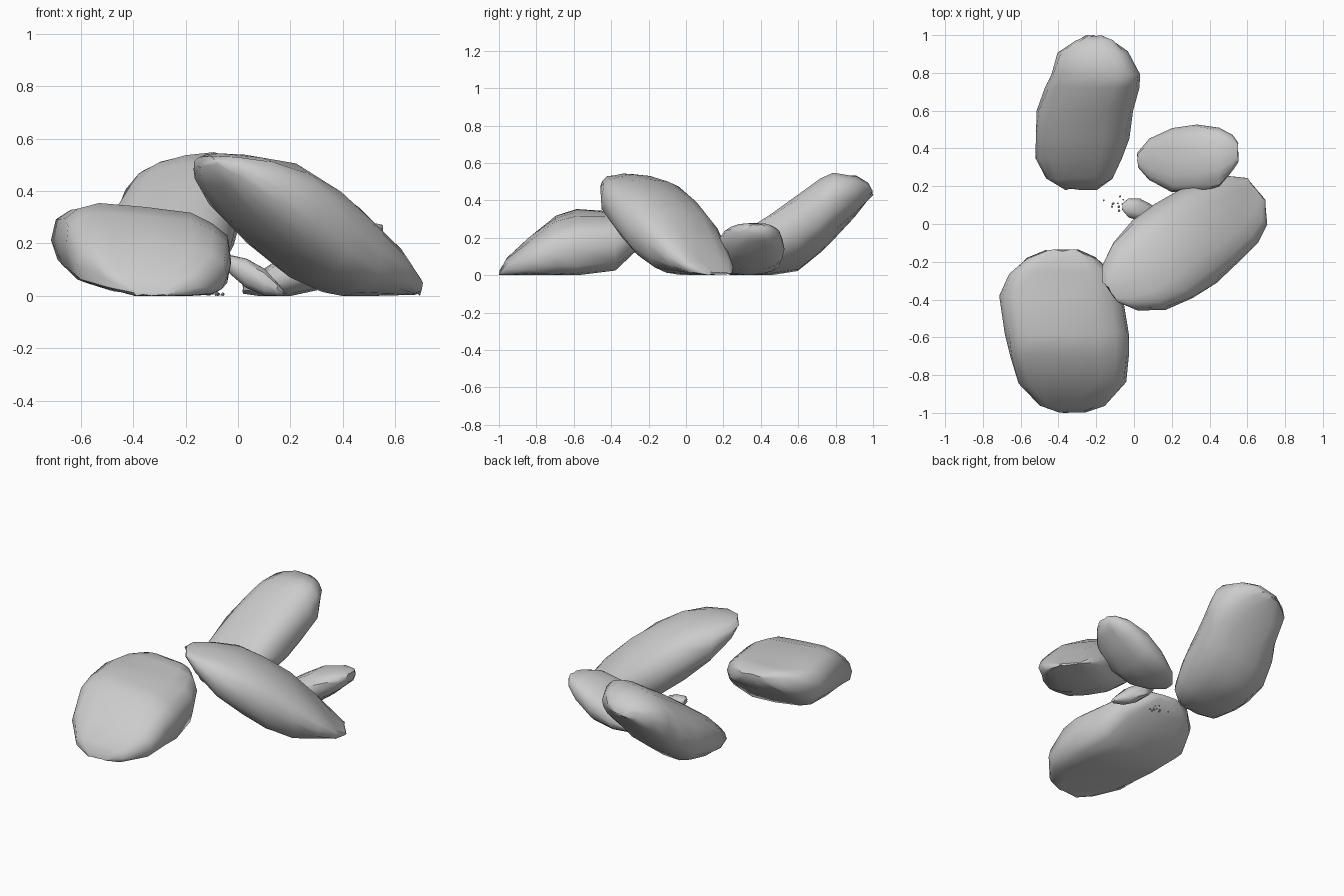
import bpy, bmesh, math, random
from mathutils import Matrix, Vector

if "Cube" in bpy.data.objects:
    bpy.data.objects.remove(bpy.data.objects["Cube"])

random.seed(4)


def rock(name, stations, spot=(0, 0), turn=0, tilt=0.0, sides=16, rough=0.006, power=2.4):
    """Loft rounded cross-sections: (along, side_min, side_max, z_low, z_high)."""
    bm = bmesh.new()
    rings = []
    place = Matrix.Translation((spot[0], spot[1], 0)) @ Matrix.Rotation(math.radians(turn), 4, 'Z')
    norm = math.sqrt(1 + tilt * tilt)
    for a, s0, s1, z0, z1 in stations:
        ring = []
        for i in range(sides):
            t = 2 * math.pi * i / sides
            c = math.copysign(abs(math.cos(t)) ** (2 / power), math.cos(t))
            s = math.copysign(abs(math.sin(t)) ** (2 / power), math.sin(t))
            side = (s0 + s1) / 2 + c * (s1 - s0) / 2
            z = (z0 + z1) / 2 + (s + tilt * c) / norm * (z1 - z0) / 2
            p = place @ Vector((a, side, z))
            p.x += random.uniform(-rough, rough)
            p.y += random.uniform(-rough, rough)
            p.z = max(0, p.z + random.uniform(-rough, rough))
            ring.append(bm.verts.new(p))
        rings.append(ring)
    for r0, r1 in zip(rings, rings[1:]):
        for i in range(sides):
            j = (i + 1) % sides
            bm.faces.new((r0[i], r0[j], r1[j], r1[i]))
    bm.faces.new(rings[0])
    bm.faces.new(rings[-1])
    bmesh.ops.recalc_face_normals(bm, faces=bm.faces)
    me = bpy.data.meshes.new(name)
    bm.to_mesh(me)
    bm.free()
    ob = bpy.data.objects.new(name, me)
    bpy.context.collection.objects.link(ob)
    bpy.ops.object.select_all(action='DESELECT')
    ob.select_set(True)
    bpy.context.view_layer.objects.active = ob
    bpy.ops.object.shade_smooth_by_angle(angle=math.radians(45))
    return ob


# Stations along y: turn 90 maps along -> y and side -> -x
def along_y(rows):
    return [(y, -x1, -x0, z0, z1) for y, x0, x1, z0, z1 in rows]


# Tall rock leaning to the back
rock("back_rock", along_y([
    (0.185, -.36, -.20, .03, .08), (.24, -.46, -.11, 0, .15), (.35, -.515, -.06, 0, .25),
    (.45, -.52, -.03, 0, .33), (.60, -.515, 0, .03, .43), (.72, -.47, .025, .12, .51),
    (.79, -.44, .035, .20, .54), (.91, -.40, -.03, .32, .53), (.97, -.31, -.11, .40, .49),
    (.995, -.26, -.17, .43, .45)]), turn=90, tilt=-.25)

# Broad low rock at the front left
rock("front_rock", along_y([
    (-.995, -.40, -.25, 0, .02), (-.96, -.50, -.15, 0, .09), (-.84, -.61, -.04, 0, .20),
    (-.70, -.66, -.025, 0, .31), (-.58, -.68, -.025, 0, .345), (-.38, -.71, -.06, .03, .34),
    (-.26, -.66, -.12, .14, .335), (-.18, -.57, -.20, .20, .33), (-.14, -.47, -.29, .26, .31)]),
    turn=90, tilt=.2, power=3)

# Large slab leaning forward over the middle
rock("leaning_slab", [
    (-.47, -.03, .10, .49, .53), (-.42, -.12, .17, .42, .54), (-.30, -.22, .24, .28, .54),
    (-.15, -.26, .265, .16, .515), (0, -.265, .26, .06, .44), (.15, -.26, .24, 0, .34),
    (.30, -.235, .18, 0, .20), (.40, -.19, .14, 0, .09), (.47, -.09, .07, 0, .015)],
    spot=(.27, -.10), turn=38)

# Small rock at the back right
rock("side_rock", [
    (.02, .30, .38, .01, .04), (.08, .23, .45, 0, .09), (.20, .165, .505, 0, .17),
    (.33, .165, .525, .03, .25), (.45, .20, .51, .12, .28), (.52, .28, .47, .18, .28),
    (.55, .33, .43, .22, .27)], rough=.004)

# Little stone in the middle
rock("middle_stone", [
    (-.06, .07, .11, .12, .145), (-.03, .035, .135, .08, .155), (.03, .02, .135, .03, .145),
    (.10, -.01, .10, 0, .105), (.15, -.02, .06, 0, .05), (.175, 0, .03, 0, .02)],
    sides=10, rough=.002)

# Scattered pebbles
bm = bmesh.new()
for i in range(12):
    r = random.uniform(.003, .008)
    loc = (random.uniform(-.12, -.05), random.uniform(.07, .15), r)
    bmesh.ops.create_icosphere(bm, subdivisions=1, radius=r, matrix=Matrix.Translation(loc))
bmesh.ops.create_icosphere(bm, subdivisions=1, radius=.006, matrix=Matrix.Translation((-.16, .125, .006)))
me = bpy.data.meshes.new("pebbles")
bm.to_mesh(me)
bm.free()
bpy.context.collection.objects.link(bpy.data.objects.new("pebbles", me))
